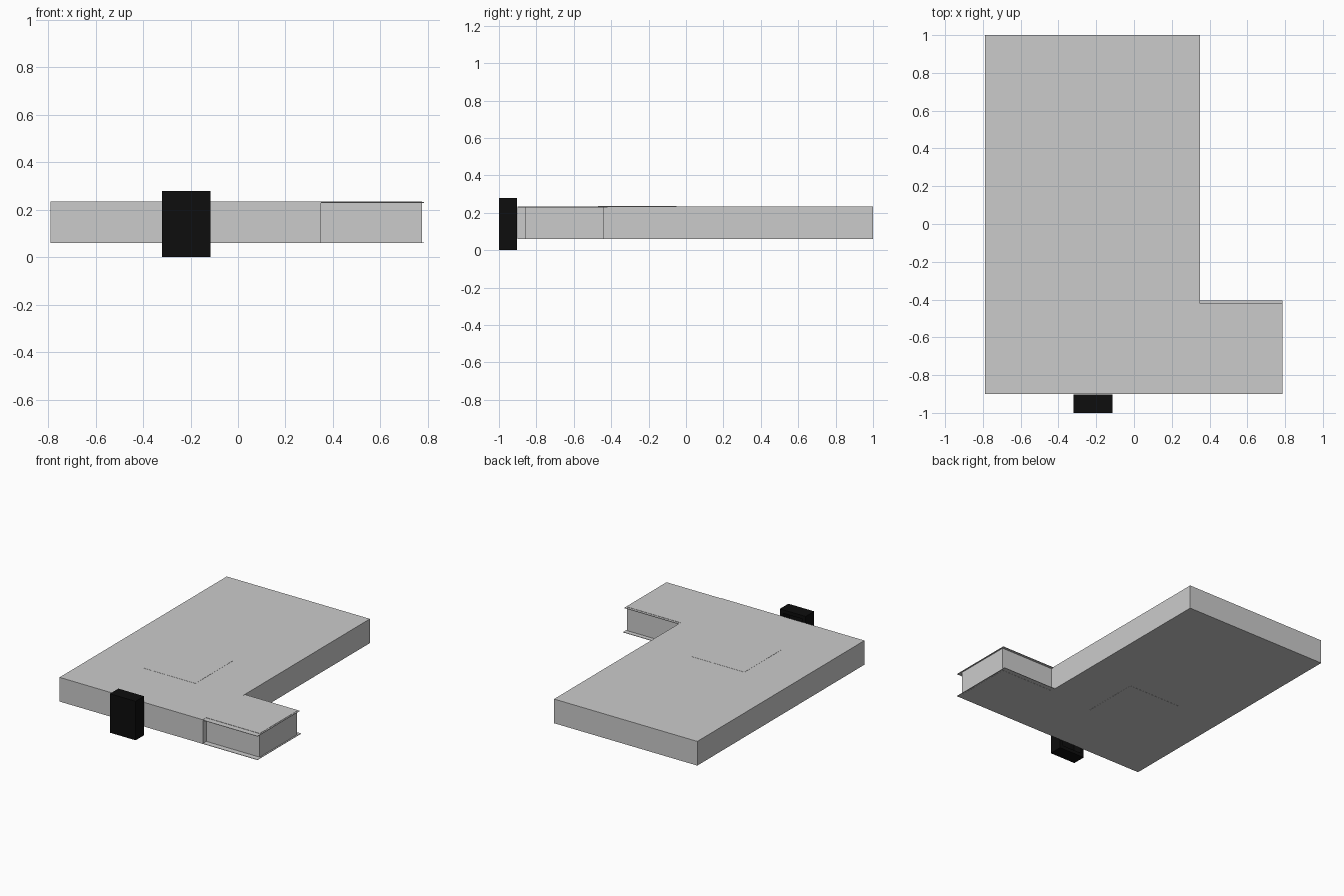
import bpy
import bmesh

if "Cube" in bpy.data.objects:
    bpy.data.objects.remove(bpy.data.objects["Cube"])


def box(name, x, y, z, mat=None):
    """Box from (min, max) ranges on each axis."""
    bm = bmesh.new()
    bmesh.ops.create_cube(bm, size=1)
    for v in bm.verts:
        for i, (lo, hi) in enumerate((x, y, z)):
            v.co[i] = lo if v.co[i] < 0 else hi
    mesh = bpy.data.meshes.new(name)
    bm.to_mesh(mesh)
    bm.free()
    obj = bpy.data.objects.new(name, mesh)
    bpy.context.collection.objects.link(obj)
    if mat:
        mesh.materials.append(mat)
    return obj


black = bpy.data.materials.new("black")
black.diffuse_color = (0.004, 0.004, 0.004, 1)
black.use_nodes = True
black.node_tree.nodes["Principled BSDF"].inputs["Base Color"].default_value = black.diffuse_color

BOTTOM, TOP = 0.06, 0.234

# Main slab
box("main_slab", (-0.79, 0.35), (-0.9, 1.0), (BOTTOM, TOP))

# Square block set flush into the slab, showing as an outline above and below
box("inset_block", (-0.43, -0.01), (-0.47, -0.05), (BOTTOM - 0.001, TOP + 0.001))

# Side wing: a square block between two thin overhanging plates
box("wing_block", (0.35, 0.775), (-0.86, -0.438), (BOTTOM - 0.001, TOP))
box("wing_top_plate", (0.35, 0.785), (-0.9, -0.42), (0.229, 0.232))
box("wing_bottom_plate", (0.35, 0.785), (-0.9, -0.405), (BOTTOM, BOTTOM + 0.003))

# Black front housing, hollow and open at the back
X, Y, Z, T = (-0.32, -0.115), (-1.0, -0.903), (0.0, 0.28), 0.025
housing = box("front_housing", X, Y, Z, black)
cutter = box("housing_cutter", (X[0] + T, X[1] - T), (Y[0] + T, Y[1] + 0.1),
             (Z[0] + T, Z[1] - T), black)
cutter.hide_render = True
cutter.hide_viewport = True
cut = housing.modifiers.new("hollow", 'BOOLEAN')
cut.operation = 'DIFFERENCE'
cut.solver = 'EXACT'
cut.object = cutter
